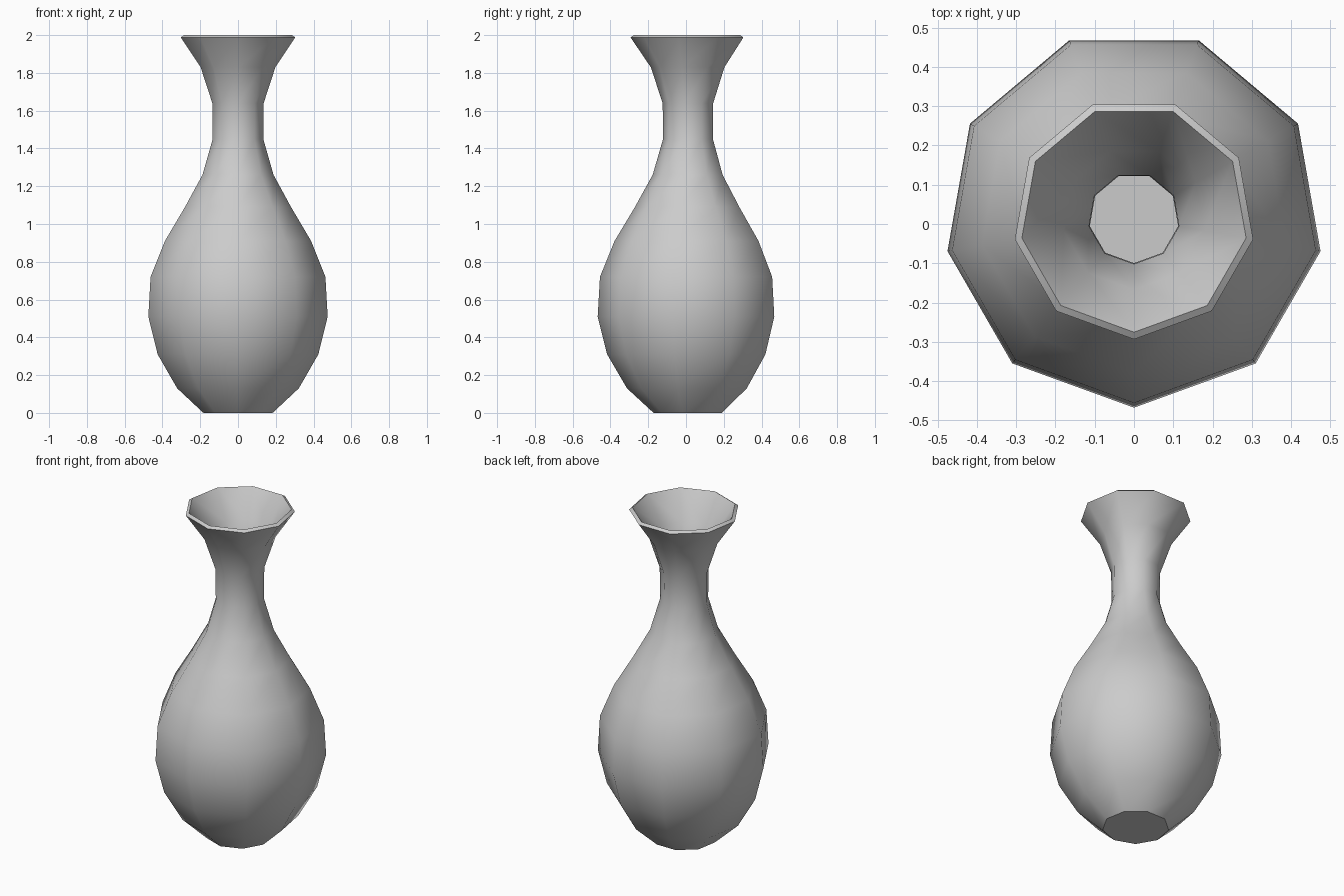
import bpy, bmesh, math

if "Cube" in bpy.data.objects:
    bpy.data.objects.remove(bpy.data.objects["Cube"])

SIDES = 9
Y_SHIFT = 0.0145   # centres the odd-sided outline on y = 0

# Outer profile (radius, height), foot to lip
profile = [(0.186, 0.0), (0.327, 0.13), (0.432, 0.31), (0.482, 0.51),
           (0.470, 0.72), (0.393, 0.91), (0.285, 1.09), (0.191, 1.26),
           (0.136, 1.45), (0.138, 1.64), (0.201, 1.83), (0.308, 1.988)]

# Turned shell with one corner facing the front
bm = bmesh.new()
rings = []
for r, z in profile:
    ring = []
    for i in range(SIDES):
        a = -math.pi / 2 + 2 * math.pi * i / SIDES
        ring.append(bm.verts.new((r * math.cos(a), r * math.sin(a) + Y_SHIFT, z)))
    rings.append(ring)
for low, high in zip(rings, rings[1:]):
    for i in range(SIDES):
        j = (i + 1) % SIDES
        bm.faces.new((low[i], low[j], high[j], high[i]))

# Closed foot
bm.faces.new(list(reversed(rings[0])))

mesh = bpy.data.meshes.new("vase")
bm.to_mesh(mesh)
bm.free()
vase = bpy.data.objects.new("vase", mesh)
bpy.context.collection.objects.link(vase)
bpy.context.view_layer.objects.active = vase
vase.select_set(True)

# Wall thickness, grown inward
wall = vase.modifiers.new("wall", 'SOLIDIFY')
wall.thickness = 0.022
wall.offset = -1
bpy.ops.object.modifier_apply(modifier="wall")

# Smooth body, crisp foot and lip
bpy.ops.object.shade_smooth_by_angle(angle=math.radians(42))
